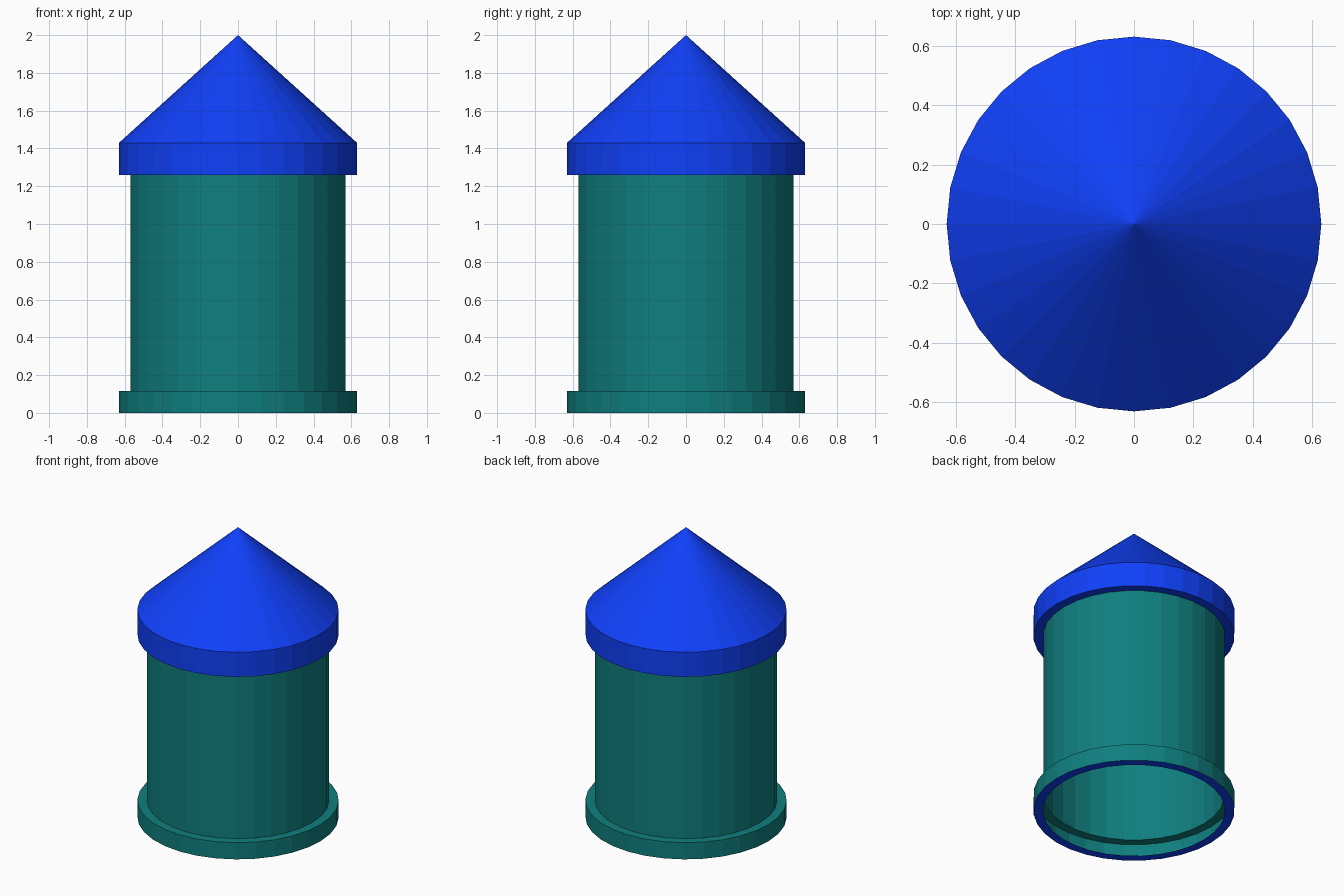
import bpy, bmesh
from math import cos, sin, pi

if "Cube" in bpy.data.objects:
    bpy.data.objects.remove(bpy.data.objects["Cube"])

SIDES = 32
R_OUT, R_BODY = 0.63, 0.57


def material(name, color):
    m = bpy.data.materials.new(name)
    m.diffuse_color = (*color, 1)
    m.use_nodes = True
    m.node_tree.nodes["Principled BSDF"].inputs["Base Color"].default_value = m.diffuse_color
    return m


def lathe(name, profile, mat):
    """Revolve (radius, z) points around z; a zero radius makes a tip."""
    bm = bmesh.new()
    rings = []
    for r, z in profile:
        n = SIDES if r > 0 else 1
        rings.append([bm.verts.new((r * cos(2 * pi * i / SIDES),
                                    r * sin(2 * pi * i / SIDES), z)) for i in range(n)])
    for a, b in zip(rings, rings[1:]):
        for i in range(SIDES):
            j = (i + 1) % SIDES
            if len(b) == 1:
                bm.faces.new((a[i], a[j], b[0]))
            else:
                bm.faces.new((a[i], a[j], b[j], b[i]))
    mesh = bpy.data.meshes.new(name)
    bm.to_mesh(mesh)
    bm.free()
    mesh.materials.append(mat)
    obj = bpy.data.objects.new(name, mesh)
    bpy.context.collection.objects.link(obj)
    return obj


teal = material("teal", (0.005, 0.21, 0.21))
blue = material("blue", (0.005, 0.051, 0.95))

# Hollow tower wall with its stepped foot
lathe("tower_wall", [(R_OUT, 0), (R_OUT, 0.115), (R_BODY, 0.115), (R_BODY, 1.26)], teal)

# Flat rim under the open foot
lathe("foot_rim", [(R_BODY, 0), (R_OUT, 0)], blue)

# Conical roof with overhanging eave band
lathe("roof", [(R_BODY, 1.26), (R_OUT, 1.26), (R_OUT, 1.43), (0, 2.0)], blue)
